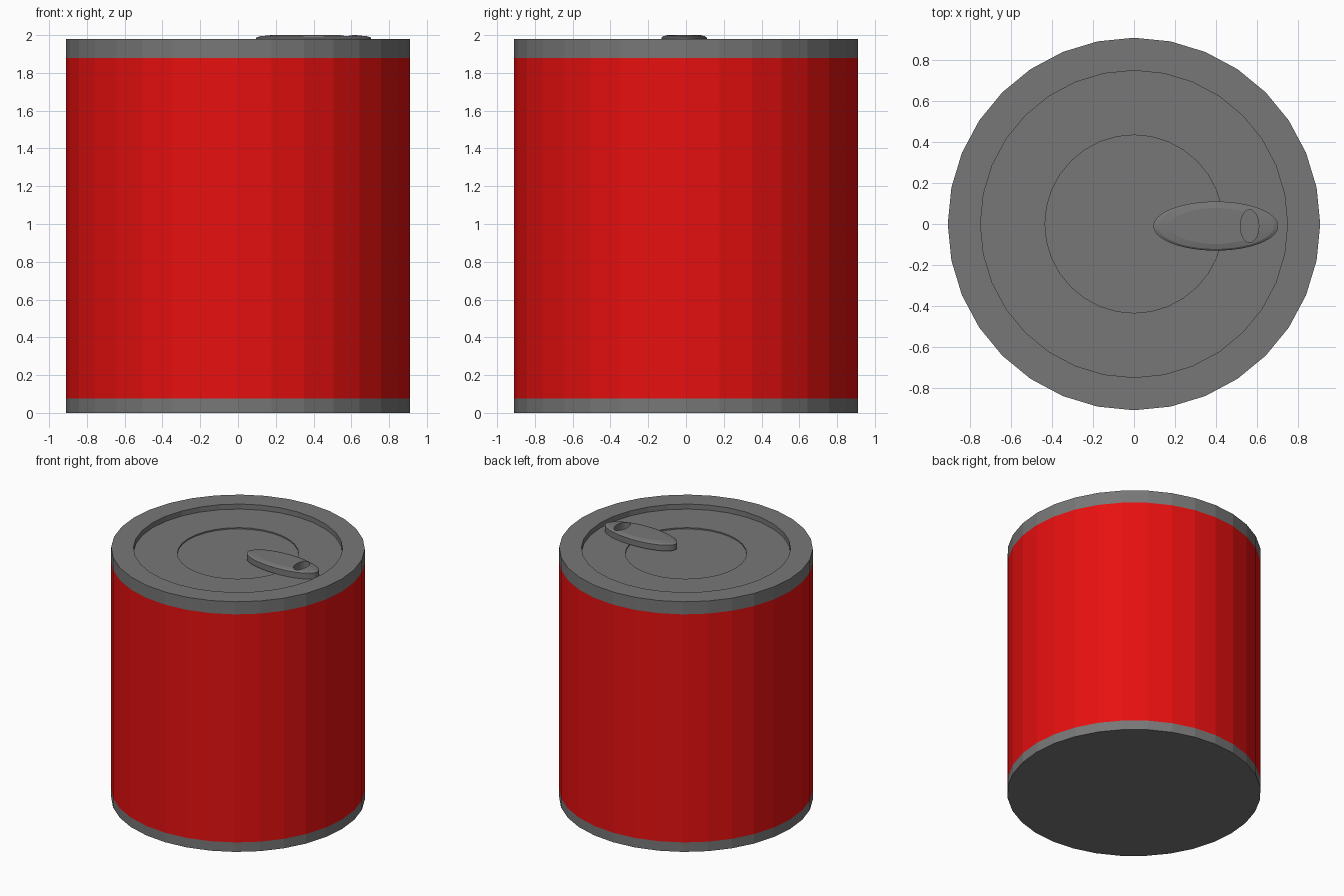
import bpy, bmesh
from math import cos, sin, tau

cube = bpy.data.objects.get("Cube")
if cube:
    bpy.data.objects.remove(cube)


def material(name, color):
    mat = bpy.data.materials.new(name)
    mat.use_nodes = True
    mat.diffuse_color = color
    mat.node_tree.nodes["Principled BSDF"].inputs["Base Color"].default_value = color
    return mat


grey = material("grey metal", (0.185, 0.185, 0.185, 1))
red = material("red label", (0.8, 0.005, 0.005, 1))


def loft(name, rings, mat, sides=32, center=(0, 0), cap_start=False, cap_end=False):
    """Stack elliptical rings (x radius, y radius, z) from bottom to top."""
    bm = bmesh.new()
    loops = []
    for rx, ry, z in rings:
        loops.append([bm.verts.new((center[0] + rx * cos(tau * i / sides),
                                    center[1] + ry * sin(tau * i / sides), z))
                      for i in range(sides)])
    for a, b in zip(loops, loops[1:]):
        for i in range(sides):
            j = (i + 1) % sides
            bm.faces.new((a[i], a[j], b[j], b[i]))
    if cap_start:
        bm.faces.new(loops[0][::-1])
    if cap_end:
        bm.faces.new(loops[-1])
    mesh = bpy.data.meshes.new(name)
    bm.to_mesh(mesh)
    bm.free()
    mesh.materials.append(mat)
    obj = bpy.data.objects.new(name, mesh)
    bpy.context.collection.objects.link(obj)
    return obj


def lathe(name, profile, mat, **caps):
    return loft(name, [(r, r, z) for r, z in profile], mat, **caps)


R = 0.91
FLOOR = 1.94

# Can wall: bottom band with base, label, top band with stepped lid
lathe("bottom_band", [(R, 0), (R, 0.075)], grey, cap_start=True)
lathe("label", [(R, 0.075), (R, 1.88)], red)
lathe("top_band_and_lid",
      [(R, 1.88), (R, 1.98), (0.75, 1.98), (0.75, FLOOR),
       (0.435, FLOOR), (0.435, FLOOR - 0.01)], grey, cap_end=True)

# Pull tab: domed oval plate
RX, RY = 0.305, 0.12
tab = loft("pull_tab",
           [(RX * s, RY * s, z) for s, z in
            ((1, FLOOR), (1, 1.986), (0.93, 1.994), (0.73, 2.0))],
           grey, sides=64, center=(0.4, -0.01), cap_start=True, cap_end=True)

# Finger hole cut through the tab
cutter = loft("hole_cutter", [(0.045, 0.08, 1.9), (0.045, 0.08, 2.1)], grey,
              center=(0.565, -0.01), cap_start=True, cap_end=True)
cutter.hide_render = True
cut = tab.modifiers.new("finger_hole", "BOOLEAN")
cut.operation = "DIFFERENCE"
cut.solver = "EXACT"
cut.object = cutter
bpy.context.view_layer.objects.active = tab
bpy.ops.object.modifier_apply(modifier=cut.name)
bpy.data.objects.remove(cutter)
